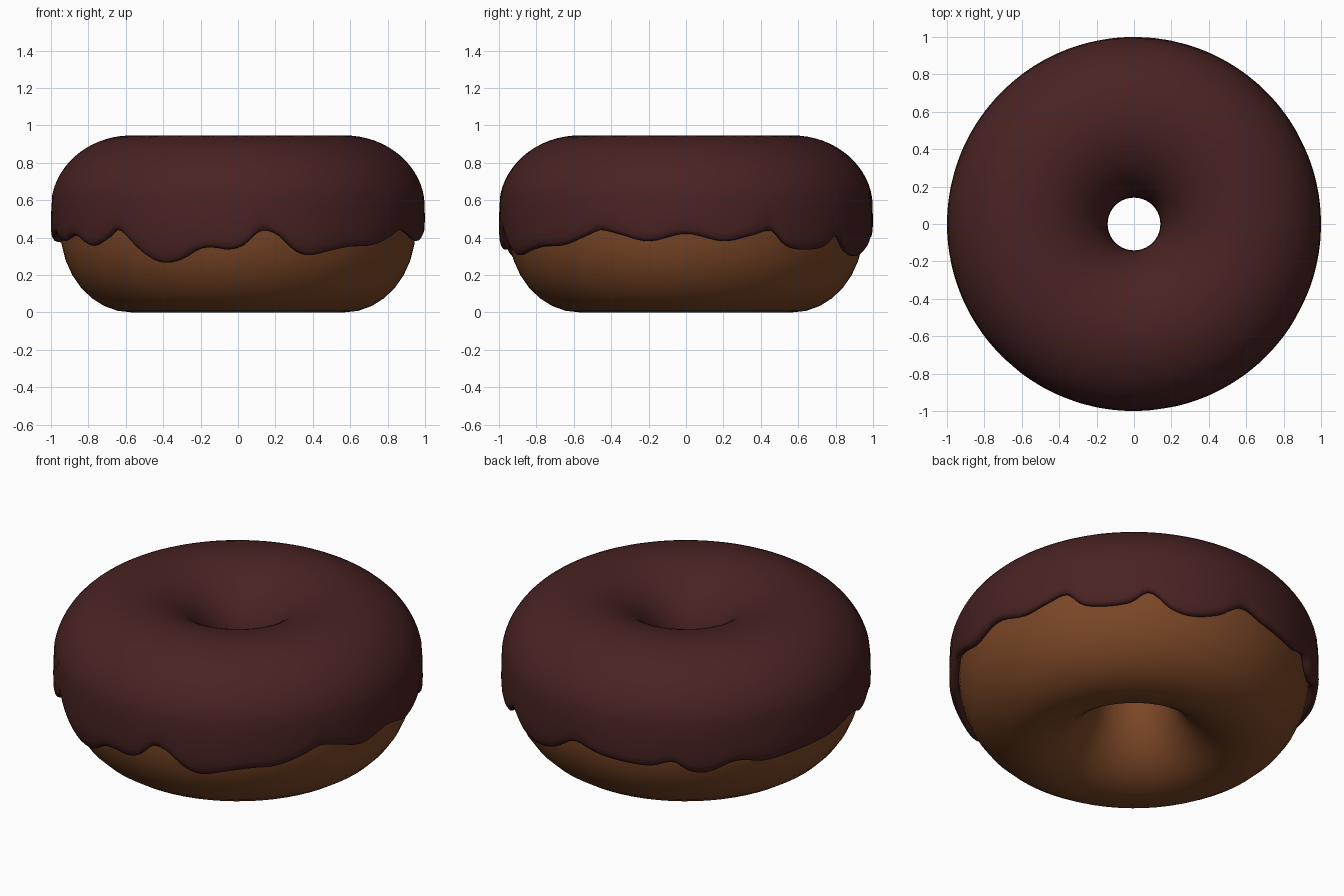
import bpy, bmesh
from math import sin, cos, asin, pi, radians

if "Cube" in bpy.data.objects:
    bpy.data.objects.remove(bpy.data.objects["Cube"])

R, A, B, T = 0.57, 0.38, 0.448, 0.05   # ring radius, section half-width and half-height, icing thickness
CZ = 0.448                             # height of the section's centre
LIFT = 0.11                            # straight band that makes the upper half fuller
SEG = 192

# Lower icing edge: (degrees anticlockwise from the front, height)
EDGE = [(2, .36), (7, .435), (12, .42), (18, .335), (23, .305), (31, .33), (38, .35),
        (48, .36), (57, .41), (62, .44), (69, .415), (78, .38), (90, .42), (102, .38),
        (111, .41), (118, .435), (123, .36), (130, .335), (139, .35), (145, .41),
        (152, .325), (159, .30), (168, .335), (177, .42), (186, .384), (195, .365),
        (204, .36), (211, .39), (216, .335), (222, .325), (231, .38), (241, .355),
        (254, .37), (268, .384), (281, .42), (288, .38), (298, .41), (307, .355),
        (314, .39), (319.5, .44), (328, .325), (333, .275), (337, .265), (342, .285),
        (348, .34), (353, .345), (357, .335)]


def edge_height(deg):
    """Smooth periodic curve through the edge points."""
    n = len(EDGE)

    def pt(i):
        return EDGE[i % n][0] + 360 * (i // n), EDGE[i % n][1]
    i = next(k for k in range(-1, n) if pt(k)[0] <= deg < pt(k + 1)[0])
    p0, p1, p2, p3 = (pt(i + k) for k in (-1, 0, 1, 2))
    h = p2[0] - p1[0]
    m1 = (p2[1] - p0[1]) / (p2[0] - p0[0]) * h
    m2 = (p3[1] - p1[1]) / (p3[0] - p1[0]) * h
    t = (deg - p1[0]) / h
    return ((2*t**3 - 3*t*t + 1) * p1[1] + (t**3 - 2*t*t + t) * m1
            + (3*t*t - 2*t**3) * p2[1] + (t**3 - t*t) * m2)


def section_point(phi, off):
    """Ellipse below, upright-sided and fuller above."""
    s = sin(phi)
    z = CZ + (B + off) * s
    if s > 0:
        z += LIFT * (min(1, s / 0.15) - s)
    return R + (A + off) * cos(phi), z


def ring(name, profile, segments, color):
    """Sweep a closed profile, which may vary with angle, around z."""
    bm = bmesh.new()
    loops = []
    for s in range(segments):
        deg = 360 * s / segments
        a = radians(deg)
        loops.append([bm.verts.new((r * sin(a), -r * cos(a), z)) for r, z in profile(deg)])
    for s in range(segments):
        p, q = loops[s], loops[(s + 1) % segments]
        for k in range(len(p)):
            j = (k + 1) % len(p)
            bm.faces.new((p[k], q[k], q[j], p[j]))
    bmesh.ops.recalc_face_normals(bm, faces=bm.faces)
    for f in bm.faces:
        f.smooth = True
    me = bpy.data.meshes.new(name)
    bm.to_mesh(me)
    bm.free()
    ob = bpy.data.objects.new(name, me)
    bpy.context.collection.objects.link(ob)
    mat = bpy.data.materials.new(name + "_color")
    mat.diffuse_color = color
    mat.use_nodes = True
    mat.node_tree.nodes["Principled BSDF"].inputs["Base Color"].default_value = mat.diffuse_color
    me.materials.append(mat)
    return ob


def dough_profile(deg):
    return [section_point(2 * pi * k / 32, 0) for k in range(32)]


def icing_profile(deg):
    start = asin((edge_height(deg) - CZ) / (B + T / 2))
    end = pi + 0.06
    # outer shell, rounded lips at both ends, then back along the dough
    pts = [section_point(start + d, o) for d, o in
           ((.05, 0), (.015, .006), (0, .022), (.012, .038), (.05, .047), (.11, T))]
    a, b = start + .11, end - .11
    pts += [section_point(a + (b - a) * k / 32, T) for k in range(1, 33)]
    pts += [section_point(end - d, o) for d, o in
            ((.05, .047), (.012, .038), (0, .022), (.015, .006), (.05, 0))]
    a, b = end - .05, start + .05
    pts += [section_point(a + (b - a) * k / 24, 0.002) for k in range(1, 24)]
    return pts


ring("dough", dough_profile, 64, (.20, .063, .02, 1))
ring("icing", icing_profile, SEG, (.066, .016, .016, 1))
